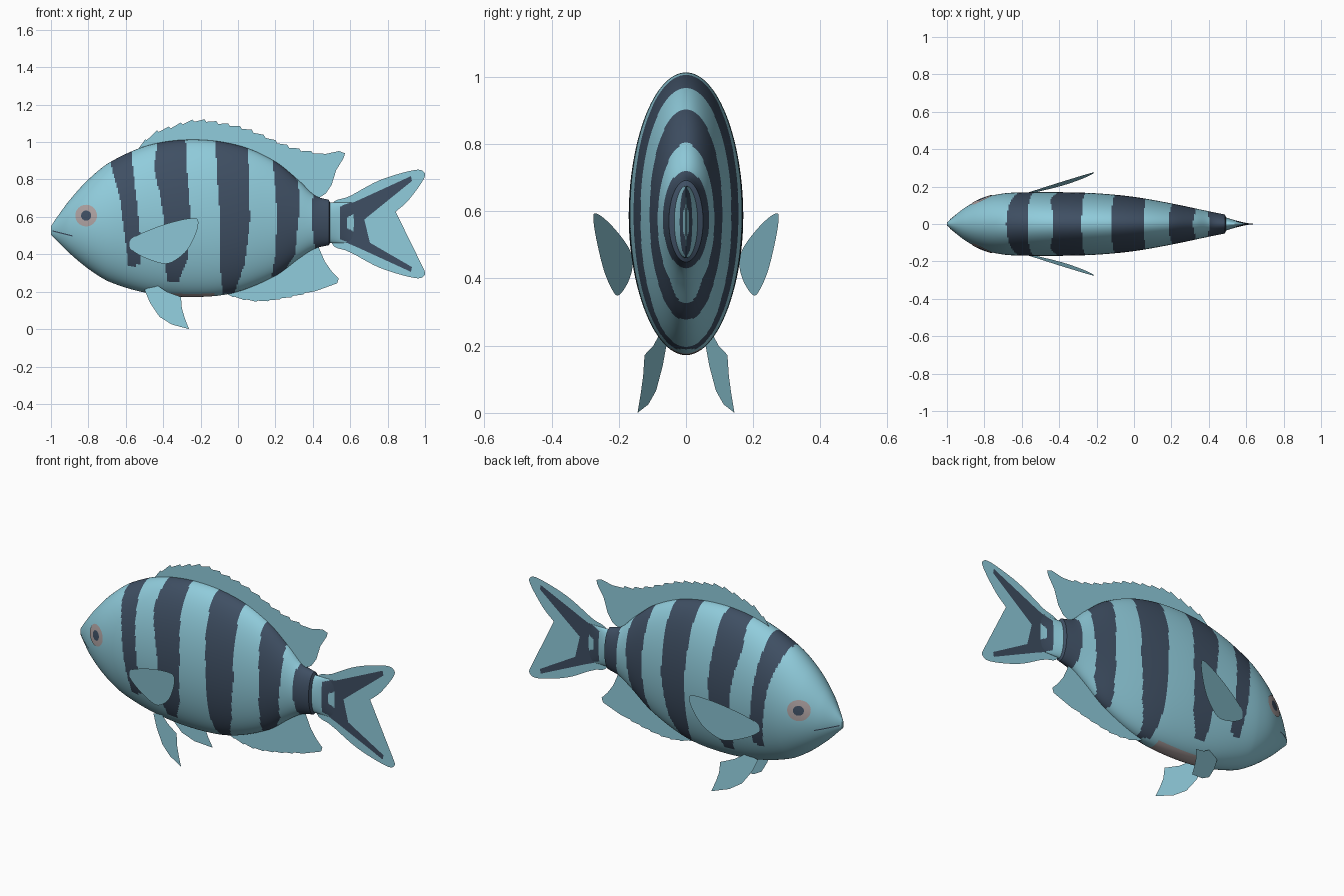
import bpy, bmesh, math

if "Cube" in bpy.data.objects:
    bpy.data.objects.remove(bpy.data.objects["Cube"], do_unlink=True)


def material(name, r, g, b):
    mat = bpy.data.materials.new(name)
    mat.use_nodes = True
    colour = [(c / 255) ** 2.2 for c in (r, g, b)] + [1]
    mat.diffuse_color = colour
    mat.node_tree.nodes["Principled BSDF"].inputs["Base Color"].default_value = colour
    return mat


skin = material("light blue skin", 143, 203, 219)
dark = material("dark slate stripe", 65, 80, 99)
pale = material("greyish pink", 172, 160, 160)


def make_object(name, bm, *mats):
    mesh = bpy.data.meshes.new(name)
    bm.to_mesh(mesh)
    bm.free()
    for mat in mats:
        mesh.materials.append(mat)
    obj = bpy.data.objects.new(name, mesh)
    bpy.context.collection.objects.link(obj)
    return obj


def curve(points):
    """Smooth function of x through the given points."""
    n = len(points)
    slopes = []
    for i in range(n):
        (xa, ya), (xb, yb) = points[max(i - 1, 0)], points[min(i + 1, n - 1)]
        slopes.append((yb - ya) / (xb - xa))

    def value(x):
        i = 0
        while i < n - 2 and x > points[i + 1][0]:
            i += 1
        (xa, ya), (xb, yb) = points[i], points[i + 1]
        d = xb - xa
        t = min(max((x - xa) / d, 0), 1)
        s = 1 - t
        return (ya * s * s * (1 + 2 * t) + yb * t * t * (3 - 2 * t)
                + d * t * s * (slopes[i] * s - slopes[i + 1] * t))
    return value


def linear(rows, z):
    """Left and right stripe edge at height z, rows running downward."""
    for (za, la, ra), (zb, lb, rb) in zip(rows, rows[1:]):
        if z >= zb:
            t = min(max((za - z) / (za - zb), 0), 1)
            return la + (lb - la) * t, ra + (rb - ra) * t
    return None


# Body outline: back, belly and half width along the length
back = curve([(-1, .55), (-.97, .595), (-.9, .69), (-.8, .8), (-.68, .895), (-.47, .985),
              (-.23, 1.013), (.01, .98), (.2, .895), (.33, .79), (.41, .715), (.49, .69)])
belly = curve([(-1, .505), (-.97, .475), (-.9, .405), (-.79, .315), (-.68, .25), (-.47, .19),
               (-.23, .172), (-.02, .195), (.2, .285), (.33, .38), (.41, .43), (.49, .45)])
girth = curve([(-1, .008), (-.97, .035), (-.9, .09), (-.8, .14), (-.7, .163), (-.6, .169),
               (-.4, .17), (-.2, .164), (0, .145), (.2, .11), (.4, .068), (.49, .05)])
TAIL_Z = .568


def section(x):
    """Centre height, half height and half width of the body at x."""
    if x < .492:
        return (back(x) + belly(x)) / 2, (back(x) - belly(x)) / 2, girth(x)
    t = (x - .492) / .15
    return TAIL_Z, .108, .034 * (1 - t) ** 1.5 + .001


def surface_y(x, z):
    c, h, w = section(x)
    return w * math.sqrt(max(0, 1 - ((z - c) / h) ** 2))


STRIPES = [
    [(.92, -.69, -.57), (.69, -.63, -.54), (.5, -.605, -.525), (.34, -.585, -.52)],
    [(1, -.43, -.28), (.86, -.45, -.275), (.64, -.4, -.255), (.37, -.39, -.27), (.25, -.38, -.32)],
    [(1, -.12, .05), (.8, -.11, .06), (.58, -.095, .065), (.35, -.1, .035), (.19, -.08, -.02)],
    [(.9, .185, .3), (.75, .2, .325), (.6, .21, .325), (.4, .2, .305), (.28, .18, .23)],
    [(.71, .4, .493), (.58, .393, .493), (.43, .41, .493)],
]


def body_colour(p):
    if p.x > .545:
        dz = abs(p.z - TAIL_Z)
        return int(dz < .085 + .45 * (p.x - .545) and (p.x < .585 or dz > .037 + .59 * (p.x - .6)))
    for rows in STRIPES:
        edges = linear(rows, p.z)
        if edges and edges[0] < p.x < edges[1]:
            return 1
    if p.z < .22 and abs(p.y) < .045 and -.48 < p.x < -.13:
        return 2
    return 0


# Body: lofted ellipses, stripes chosen by position
SIDES, RINGS = 112, 220
bm = bmesh.new()
rings = []
for i in range(RINGS + 1):
    x = -1 + 1.642 * i / RINGS
    c, h, w = section(x)
    rings.append([bm.verts.new((x, w * math.sin(a), c + h * math.cos(a)))
                  for a in (math.tau * k / SIDES for k in range(SIDES))])
for ra, rb in zip(rings, rings[1:]):
    for k in range(SIDES):
        j = (k + 1) % SIDES
        bm.faces.new((ra[k], ra[j], rb[j], rb[k]))
bm.faces.new(rings[0])
bm.faces.new(rings[-1][::-1])
bmesh.ops.recalc_face_normals(bm, faces=bm.faces)
for f in bm.faces:
    f.material_index = body_colour(f.calc_center_median())
    f.smooth = True
body = make_object("body", bm, skin, dark, pale)
bpy.context.view_layer.objects.active = body
body.select_set(True)
bpy.ops.object.shade_smooth_by_angle(angle=math.radians(40))
body.select_set(False)


def rounded(points, steps=5):
    """Closed smooth outline through the points."""
    n, out = len(points), []
    for i in range(n):
        p = [points[(i + k - 1) % n] for k in range(4)]
        for s in range(steps):
            t = s / steps
            out.append(tuple(.5 * (2 * b + (c - a) * t + (2 * a - 5 * b + 4 * c - d) * t * t
                                   + (3 * b - a - 3 * c + d) * t ** 3)
                             for a, b, c, d in zip(*p)))
    return out


def sheet(name, outline, mat, depth=lambda x, z: 0):
    bm = bmesh.new()
    bm.faces.new([bm.verts.new((x, depth(x, z), z)) for x, z in outline])
    bmesh.ops.triangulate(bm, faces=bm.faces)
    return make_object(name, bm, mat)


def serrated(points, teeth, size):
    """Spiny fin edge: each tooth rises toward the tail, then drops."""
    edge, start, end = curve(points), points[0][0], points[-1][0]
    step, out = (end - start) / teeth, []
    for i in range(teeth):
        x = start + i * step
        out += [(x, edge(x)), (x + step * .85, edge(x + step * .85) + size)]
    return out


# Dorsal fin
crest = serrated([(-.55, .94), (-.46, 1.035), (-.37, 1.07), (-.22, 1.11), (-.07, 1.09), (.04, 1.065),
                  (.14, 1.025), (.23, .985), (.32, .955), (.4, .938)], 15, .013)
lobe = [(.4, .94), (.47, .937), (.54, .952), (.572, .94), (.565, .915), (.525, .85),
        (.5, .77), (.47, .725), (.42, .7)]
base = [(x / 20, back(x / 20) - .04) for x in range(8, -11, -1)]
sheet("dorsal_fin", crest + lobe + base, skin)

# Anal fin
keel = serrated([(-.08, .2), (0, .168), (.12, .152), (.28, .175), (.42, .21)], 8, -.006)
lobe = [(.44, .212), (.53, .245), (.538, .27), (.5, .31), (.465, .36), (.43, .44)]
base = [(x / 20, belly(x / 20) + .04) for x in range(8, -2, -1)]
sheet("anal_fin", keel + lobe + base, skin)

# Tail fin, mirrored about its mid height
upper = [(.5, .1), (.6, .15), (.76, .235), (.94, .288), (.995, .277), (.99, .235), (.91, .125)]
tail = upper + [(.795, 0)] + [(x, -z) for x, z in reversed(upper)]
sheet("tail_fin", [(x, z + TAIL_Z - .006) for x, z in rounded(tail)], skin)

# Dark chevron plates on both sides of the tail fin
arm = [(.545, .085), (.65, .13), (.925, .256), (.93, .23), (.705, .1), (.6, .037)]
chevron = arm + [(.585, 0)] + [(x, -z) for x, z in reversed(arm)]
for side, label in ((-1, "right"), (1, "left")):
    sheet("tail_chevron_" + label, [(x, z + TAIL_Z - .006) for x, z in chevron], dark,
          lambda x, z: side * .003)

pectoral = rounded([(-.58, .46), (-.56, .49), (-.47, .532), (-.36, .57), (-.26, .592), (-.215, .585),
                    (-.222, .52), (-.27, .425), (-.34, .365), (-.4, .35), (-.5, .382), (-.57, .425)])
pelvic = [(-.5, .21), (-.47, .14), (-.42, .066), (-.355, .025), (-.262, 0), (-.285, .06),
          (-.3, .11), (-.305, .172), (-.38, .2), (-.44, .24)]


def fan(bm, side, centre, radii, owners):
    """Disc resting on the curved body, coloured ring by ring."""
    cx, cz = centre
    loops = []
    for r in radii:
        loop = []
        for k in range(32):
            a = math.tau * k / 32
            x, z = cx + r * math.cos(a), cz + r * math.sin(a)
            loop.append(bm.verts.new((x, side * (surface_y(x, z) + .004), z)))
        loops.append(loop)
    for a, b, owner in zip(loops, loops[1:], owners):
        for k in range(32):
            j = (k + 1) % 32
            f = bm.faces.new((a[k], a[j], b[j], b[k]))
            f.material_index = owner
            f.smooth = True


# Paired fins, eyes and mouth
for side, label in ((-1, "right"), (1, "left")):
    sheet("pectoral_fin_" + label, pectoral, skin,
          lambda x, z: side * (.165 + .28 * (x + .57) + .1 * (z - .47)))
    sheet("pelvic_fin_" + label, pelvic, skin,
          lambda x, z: side * (.057 + .335 * (x + .5) - .038 * (z - .2)))
    bm = bmesh.new()
    fan(bm, side, (-.812, .607), (.0005, .014, .027, .045, .058), (1, 1, 0, 0))
    bmesh.ops.recalc_face_normals(bm, faces=bm.faces)
    make_object("eye_" + label, bm, pale, dark)
    bm = bmesh.new()
    path = [(-.992 + .012 * i, .525 - .003 * i) for i in range(10)]
    rows = [[bm.verts.new((x, side * (surface_y(x, z + d) + .002), z + d)) for d in (-.003, .003)]
            for x, z in path]
    for a, b in zip(rows, rows[1:]):
        bm.faces.new((a[0], b[0], b[1], a[1]))
    make_object("mouth_line_" + label, bm, dark)
